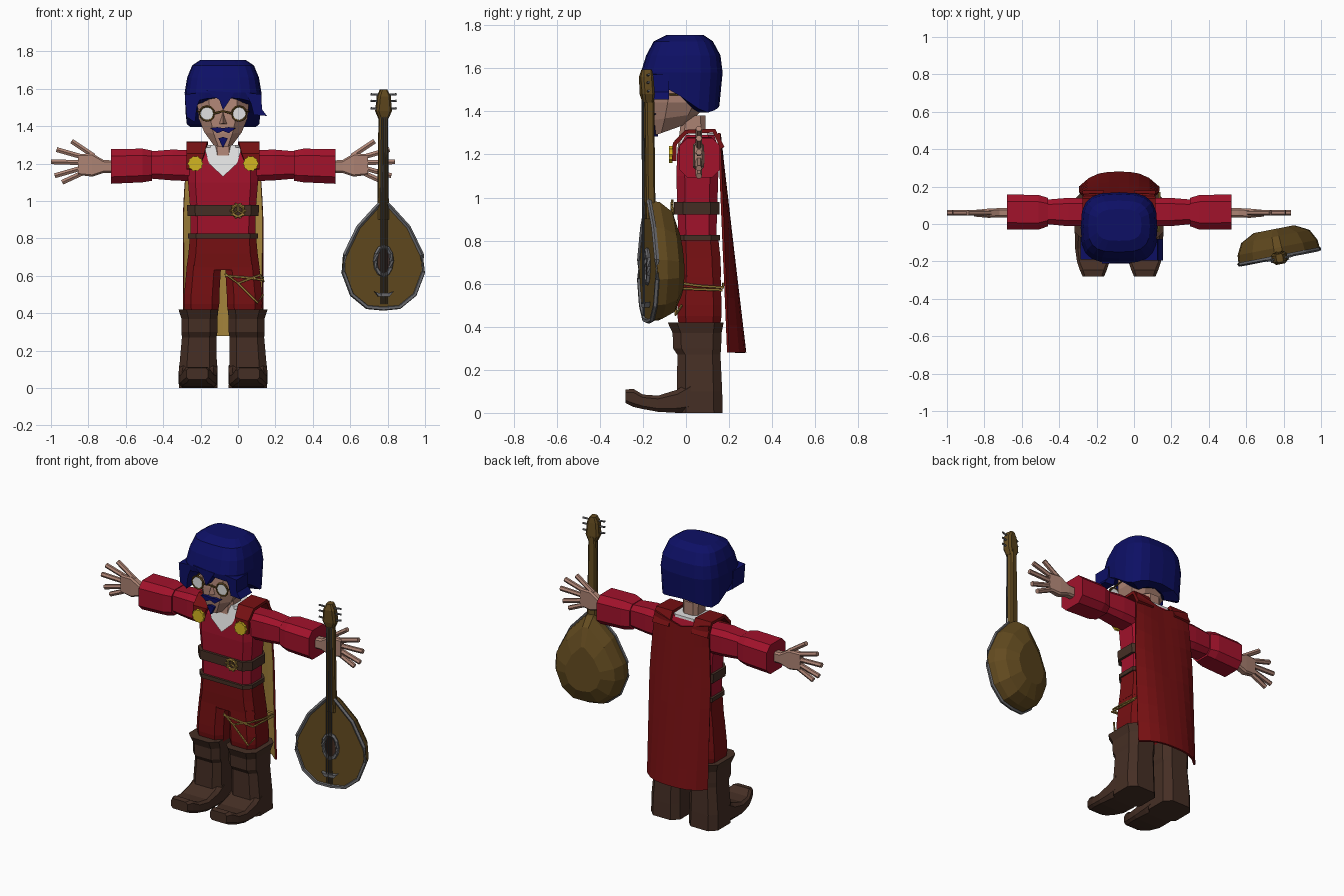
import bpy, bmesh
from math import sin, cos, pi, radians
from mathutils import Vector

if "Cube" in bpy.data.objects:
    bpy.data.objects.remove(bpy.data.objects["Cube"])

BODY_X = -0.08


def material(name, r, g, b):
    m = bpy.data.materials.new(name)
    m.use_nodes = True
    m.diffuse_color = (r, g, b, 1)
    bsdf = next(n for n in m.node_tree.nodes if n.type == 'BSDF_PRINCIPLED')
    bsdf.inputs["Base Color"].default_value = (r, g, b, 1)
    return m


CRIMSON = material("crimson cloth", .36, .006, .024)
RED = material("dark red cloth", .18, .005, .006)
SKIN = material("skin", .42, .23, .175)
BLUE = material("blue hair", .004, .005, .13)
WHITE = material("white", .75, .75, .75)
YELLOW = material("bright gold", .65, .46, .015)
GOLD = material("old gold", .42, .26, .05)
BROWN = material("brown leather", .06, .028, .018)
WOOD = material("golden wood", .125, .07, .014)
STEEL = material("grey metal", .15, .15, .16)


def mesh(name, verts, faces, mat, mirror=False):
    """Object in body coordinates; mirror copies it to the other side."""
    me = bpy.data.meshes.new(name)
    me.from_pydata([tuple(v) for v in verts], [], faces)
    bm = bmesh.new()
    bm.from_mesh(me)
    bmesh.ops.recalc_face_normals(bm, faces=bm.faces)
    bm.to_mesh(me)
    bm.free()
    me.materials.append(mat)
    ob = bpy.data.objects.new(name, me)
    ob.location.x = BODY_X
    bpy.context.collection.objects.link(ob)
    if mirror:
        ob.modifiers.new("mirror", 'MIRROR').use_mirror_merge = False
    return ob


def loft(name, rings, mat, mirror=False):
    n = len(rings[0])
    verts = [p for r in rings for p in r]
    faces = [(k * n + i, k * n + (i + 1) % n, (k + 1) * n + (i + 1) % n, (k + 1) * n + i)
             for k in range(len(rings) - 1) for i in range(n)]
    faces += [tuple(range(n)), tuple(range(len(verts) - n, len(verts)))]
    return mesh(name, verts, faces, mat, mirror)


def box_loft(name, axis, sections, mat, cut=.2, mirror=False):
    """Loft of corner-cut rectangles (t, a0, a1, b0, b1, tilt) along an axis."""
    rings = []
    for t, a0, a1, b0, b1, *tilt in sections:
        c = cut * min(a1 - a0, b1 - b0)
        pts = [(a0 + c, b0), (a1 - c, b0), (a1, b0 + c), (a1, b1 - c),
               (a1 - c, b1), (a0 + c, b1), (a0, b1 - c), (a0, b0 + c)]
        k = tilt[0] if tilt else 0
        put = {'x': lambda a, b: (t, a, b), 'y': lambda a, b: (a, t, b),
               'z': lambda a, b: (a, b, t + k * (b - b0) / (b1 - b0))}[axis]
        rings.append([put(a, b) for a, b in pts])
    return loft(name, rings, mat, mirror)


def plate(name, pts, y0, y1, mat, mirror=False):
    return loft(name, [[(x, y, z) for x, z in pts] for y in (y0, y1)], mat, mirror)


def circle(x, z, r, n=12, teeth=1.0, tall=1.0):
    return [(x + r * (teeth if i % 2 else 1) * cos(2 * pi * i / n),
             z + r * tall * (teeth if i % 2 else 1) * sin(2 * pi * i / n)) for i in range(n)]


def tube(name, pts, radius, mat, closed=False, mirror=False, sides=5):
    pts = [Vector(p) for p in pts]
    rings = []
    for i, p in enumerate(pts):
        nxt = pts[(i + 1) % len(pts)] if closed or i < len(pts) - 1 else p
        prv = pts[i - 1] if closed or i else p
        q = (nxt - prv).to_track_quat('Z', 'Y')
        rings.append([p + q @ Vector((radius * cos(a), radius * sin(a), 0))
                      for a in (2 * pi * j / sides for j in range(sides))])
    return loft(name, rings + rings[:1] if closed else rings, mat, mirror)


# Torso, trousers and belts
box_loft("tunic", 'z', [(.79, -.172, .172, -.035, .14), (.95, -.175, .175, -.04, .145),
                        (1.1, -.187, .187, -.045, .15), (1.22, -.185, .185, -.04, .155),
                        (1.29, -.13, .13, 0, .13)], CRIMSON)
box_loft("trouser_hips", 'z', [(.81, -.177, .177, -.038, .15), (.72, -.185, .185, -.038, .16),
                               (.63, -.197, .197, -.035, .163)], RED)
box_loft("trouser_leg", 'z', [(.66, .01, .193, -.035, .16), (.5, .02, .208, -.04, .165),
                              (.45, .02, .21, -.04, .165), (.38, .03, .2, -.03, .155)], RED, mirror=True)
box_loft("wide_belt", 'z', [(.92, -.19, .19, -.056, .155), (.978, -.193, .193, -.056, .155)], BROWN)
box_loft("thin_belt", 'z', [(.8, -.187, .187, -.05, .158), (.825, -.187, .187, -.05, .158)], BROWN)

# Gear buckle
ring = circle(.08, .948, .03, 14)
tube("buckle_ring", [(x, -.064, z) for x, z in ring], .008, GOLD, closed=True)
for i in range(10):
    a = 2 * pi * i / 10
    tube("buckle_tooth", [(.08 + r * cos(a), -.064, .948 + r * sin(a)) for r in (.03, .043)], .006, GOLD)
for i in range(3):
    a = pi / 2 + 2 * pi * i / 3
    tube("buckle_spoke", [(.08, -.064, .948), (.08 + .03 * cos(a), -.064, .948 + .03 * sin(a))], .005, GOLD)

# Boots
box_loft("boot_shaft", 'z', [(0, .03, .235, -.04, .17), (.1, .033, .235, -.042, .168),
                             (.27, .035, .22, -.04, .16), (.3, .03, .222, -.06, .163),
                             (.37, .03, .222, -.062, .165), (.42, .025, .238, -.085, .175)],
         BROWN, mirror=True)
box_loft("boot_foot", 'y', [(.02, .03, .235, 0, .15), (-.04, .03, .237, 0, .108),
                            (-.13, .035, .235, .005, .08), (-.2, .05, .225, .018, .085),
                            (-.245, .065, .21, .028, .112), (-.28, .08, .195, .045, .108)],
         BROWN, mirror=True)

# Cord tied around the left thigh
knot = (.08, -.05, .56)
tube("thigh_cord", [(.01, -.045, .612), knot, (.2, -.045, .605), (.214, .06, .59),
                    (.212, .172, .582), (.03, .172, .6)], .006, GOLD)
tube("cross_cord", [(.01, -.044, .6), (.11, -.046, .592), (.214, -.04, .578), (.216, .17, .57)], .006, GOLD)
tube("hanging_cord", [knot, (.185, -.048, .455), (.215, -.02, .5)], .006, GOLD)

# Arms and hands
box_loft("sleeve", 'x', [(.14, -.01, .14, 1.105, 1.27), (.27, -.012, .14, 1.11, 1.275),
                         (.39, .0, .13, 1.12, 1.265)], CRIMSON, mirror=True)
box_loft("cuff", 'x', [(.38, -.012, .14, 1.108, 1.27), (.43, -.03, .155, 1.1, 1.28),
                       (.6, -.03, .158, 1.092, 1.277)], CRIMSON, mirror=True)
box_loft("palm", 'x', [(.57, .035, .085, 1.15, 1.215), (.64, .035, .085, 1.15, 1.22),
                       (.7, .033, .082, 1.13, 1.255), (.775, .04, .075, 1.14, 1.25)], SKIN, mirror=True)
fingers = [((.69, 1.24), (.81, 1.32)), ((.75, 1.235), (.89, 1.275)), ((.76, 1.205), (.92, 1.21)),
           ((.76, 1.175), (.9, 1.135)), ((.74, 1.155), (.86, 1.1))]
for a, b in fingers:
    tube("finger", [(a[0], .06, a[1]), (b[0], .06, b[1])], .015, SKIN, mirror=True, sides=6)

# Cape with gold lining
COLS, ROWS = 8, 8
verts, faces = [], []
for r in range(ROWS + 1):
    f = r / ROWS
    for c in range(COLS + 1):
        u = 2 * c / COLS - 1
        verts.append((u * (.19 + .025 * min(1, 3 * f)), .165 + .115 * f - (.005 + .075 * f) * abs(u) ** 3,
                      1.25 - .97 * f + .05 * abs(u) * (1 - f)))
for r in range(ROWS):
    for c in range(COLS):
        i = r * (COLS + 1) + c
        faces.append((i, i + 1, i + COLS + 2, i + COLS + 1))
cape = mesh("cape", verts, faces, RED)
if cape.data.polygons[0].normal.y < 0:
    cape.data.flip_normals()
cape.data.materials.append(GOLD)
solid = cape.modifiers.new("lining", 'SOLIDIFY')
solid.thickness = .012
solid.material_offset = 1

# Cape shoulder straps and clasps
strap = [(-.055, 1.17), (-.052, 1.25), (0, 1.305), (.13, 1.31), (.17, 1.23)]
inner = [.13, .1, .085, .08, .08]
verts = [(x, y, z) for (y, z), i in zip(strap, inner) for x in (i, .195)]
straps = mesh("cape_strap", verts, [(2 * i, 2 * i + 1, 2 * i + 3, 2 * i + 2) for i in range(4)], RED, True)
solid = straps.modifiers.new("thickness", 'SOLIDIFY')
solid.thickness, solid.offset = .02, 0
plate("clasp", circle(.148, 1.2, .042, 20, .88), -.078, -.062, YELLOW, mirror=True)

# Shirt collar and neck
box_loft("collar", 'z', [(1.22, -.11, .11, -.035, .14), (1.3, -.095, .095, -.02, .13)], WHITE)
mesh("shirt_front", [(-.1, -.025, 1.285), (.1, -.025, 1.285), (.075, -.05, 1.2), (0, -.052, 1.13),
                     (-.075, -.05, 1.2)], [(0, 1, 2, 3, 4)], WHITE)
box_loft("neck", 'z', [(1.22, -.05, .05, -.04, .09), (1.38, -.055, .055, -.02, .09)], SKIN)

# Head and face
box_loft("head", 'z', [(1.29, -.05, .05, -.14, .0, .05), (1.36, -.1, .1, -.148, .06, .03),
                       (1.44, -.13, .13, -.147, .1), (1.55, -.14, .14, -.135, .12),
                       (1.68, -.11, .11, -.1, .1)], SKIN, cut=.25)
mesh("nose", [(0, -.14, 1.48), (-.025, -.14, 1.41), (.025, -.14, 1.41), (0, -.185, 1.415)],
     [(0, 1, 3), (0, 3, 2), (1, 2, 3), (0, 2, 1)], SKIN)
plate("moustache", [(0, 1.375), (.03, 1.362), (.068, 1.39), (.03, 1.395), (0, 1.39)], -.165, -.14, BLUE, True)
plate("goatee", [(-.025, 1.335), (0, 1.283), (.025, 1.335), (0, 1.342)], -.162, -.13, BLUE)

# Spectacles
plate("lens", circle(.086, 1.468, .036), -.17, -.165, WHITE, mirror=True)
tube("lens_rim", [(x, -.168, z) for x, z in circle(.086, 1.468, .039)], .006, WOOD, True, True)
tube("spectacle_arm", [(.125, -.165, 1.475), (.142, 0, 1.48)], .005, WOOD, mirror=True)
tube("spectacle_bridge", [(-.048, -.168, 1.468), (0, -.18, 1.48), (.048, -.168, 1.468)], .006, WOOD)

# Hair shell: flattened rings ending in a swept hairline
N = 20


def hair_ring(z, hx, y0, y1):
    pts = []
    for i in range(N):
        a = 2 * pi * i / N
        s, c = sin(a), cos(a)
        u = abs(c) ** .65 * (1 if c > 0 else -1)
        v = abs(s) ** .65 * (1 if s > 0 else -1)
        y = (y0 + y1) / 2 + v * (y1 - y0) / 2
        drop = z if z else 1.555 - .04 * u * u - .13 * min(1, max(0, v + .35))
        pts.append((u * hx, y, drop))
    return pts


loft("hair", [hair_ring(1.755, .12, -.09, .08), hair_ring(1.725, .165, -.15, .125),
              hair_ring(1.66, .192, -.185, .16), hair_ring(1.58, .205, -.21, .17),
              hair_ring(0, .2, -.205, .155), hair_ring(0, .11, -.12, .09)], BLUE)
plate("side_lock", [(-.205, 1.57), (-.11, 1.58), (-.14, 1.5), (-.15, 1.42), (-.195, 1.45)], -.19, -.07, BLUE)
plate("fringe_lock", [(-.09, 1.59), (.06, 1.58), (.03, 1.53), (0, 1.485), (-.02, 1.54)], -.21, -.15, BLUE)
plate("flick_lock", [(.12, 1.58), (.205, 1.57), (.208, 1.49), (.235, 1.455), (.165, 1.46), (.15, 1.52)],
      -.195, -.08, BLUE)

# Lute: built around its own front plane, then turned into place
body_count = set(bpy.data.objects)
half = [(.09, .433), (.175, .5), (.222, .62), (.215, .71), (.14, .86), (.055, .95)]
outline = [(0, .425)] + half + [(.022, .985)] + [(-x, z) for x, z in [(.022, .985)] + half[::-1]]
bowl = [[(x * s, y, .66 + (z - .66) * s) for x, z in outline]
        for y, s in ((0, 1), (.05, .98), (.11, .84), (.15, .5))]
loft("lute_bowl", bowl, WOOD)
tube("lute_rim", [(x * .98, 0, z) for x, z in outline], .012, STEEL, closed=True)
box_loft("lute_neck", 'z', [(.9, -.03, .03, -.012, .03), (1.47, -.023, .023, -.018, .025)], WOOD)
box_loft("lute_head", 'z', [(1.44, -.025, .025, -.025, .022), (1.48, -.042, .042, -.035, .025),
                            (1.56, -.035, .035, -.04, .02), (1.595, -.018, .018, -.03, .015)], WOOD)
tube("sound_hole_ring", [(x, -.006, z) for x, z in circle(0, .68, .045, 12, 1, 1.7)], .012, STEEL, True)
plate("sound_hole", circle(0, .68, .035, 12, 1, 1.9), -.005, 0, BROWN)
plate("lute_bridge", [(-.05, .515), (-.03, .49), (.03, .49), (.05, .515), (.03, .508), (-.03, .508)],
      -.025, 0, STEEL)
for x in (-.016, -.005, .005, .016):
    tube("string", [(x, -.022, .45), (x, -.026, 1.45)], .003, STEEL, sides=4)
for z in (1.49, 1.53, 1.565):
    tube("tuning_peg", [(-.07, -.01, z + .006), (0, -.01, z), (.07, -.01, z + .006)], .006, STEEL)
for ob in set(bpy.data.objects) - body_count:
    ob.location = (.777, -.175, 0)
    ob.rotation_euler.z = radians(11)
